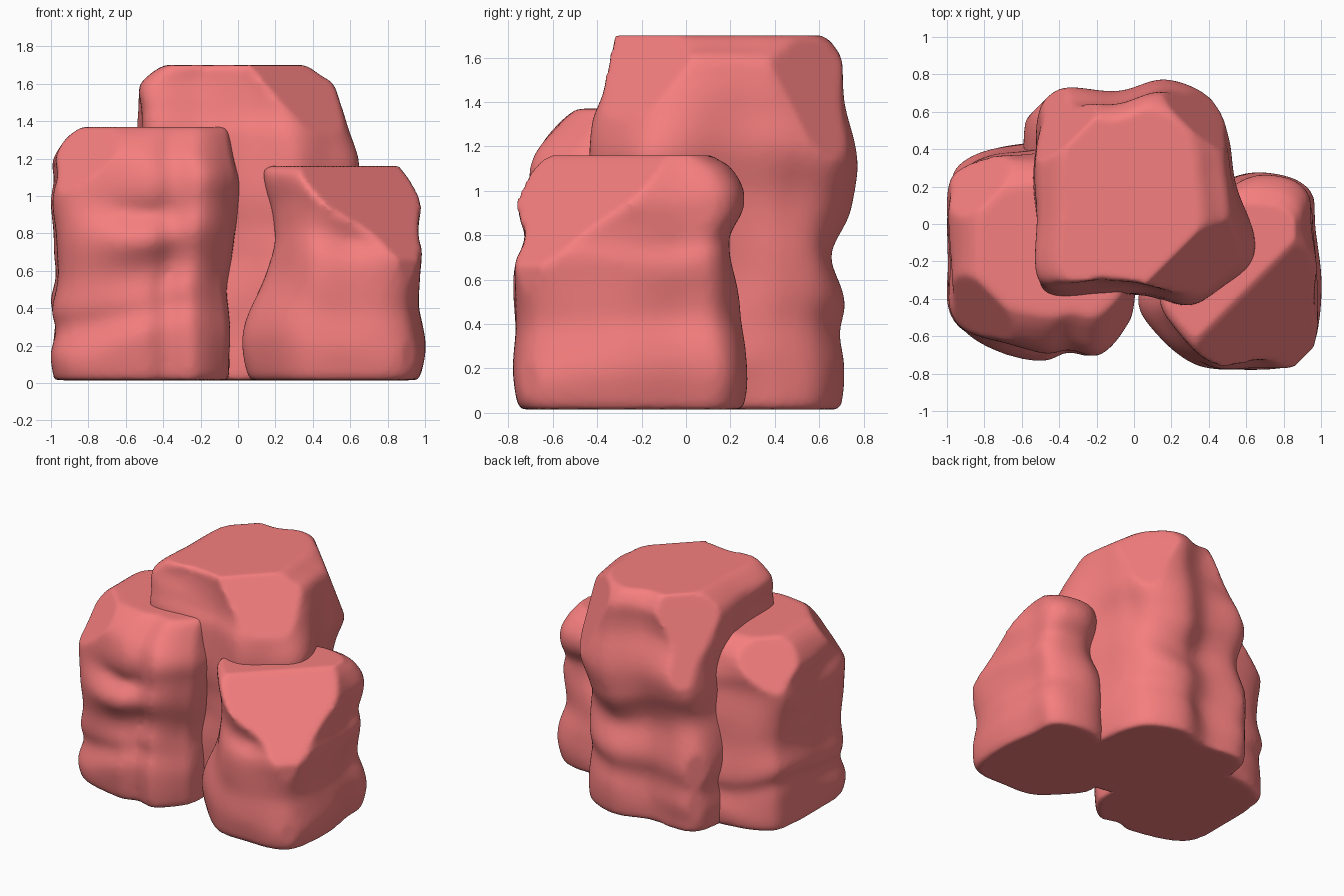
import bpy, bmesh, math
from mathutils import Vector, noise

if "Cube" in bpy.data.objects:
    bpy.data.objects.remove(bpy.data.objects["Cube"])

mat = bpy.data.materials.new("rock_red")
mat.diffuse_color = (0.92, 0.21, 0.21, 1)
mat.use_nodes = True
mat.node_tree.nodes["Principled BSDF"].inputs["Base Color"].default_value = mat.diffuse_color


def spline(p0, p1, p2, p3, t):
    return 0.5 * (2 * p1 + (p2 - p0) * t + (2 * p0 - 5 * p1 + 4 * p2 - p3) * t * t
                  + (3 * p1 - p0 - 3 * p2 + p3) * t ** 3)


def rock(name, outline, rows, cuts, bumps, seed, steps=6, sub=5):
    """Loft an outline through rows of (z, x min, x max, y min, y max), then slice
    off the parts where a*x + b*y + k*z > c for each cut (a, b, k, c)."""
    pts = [Vector(p) for p in outline]
    n = len(pts)
    ring = [spline(pts[i - 1], pts[i], pts[(i + 1) % n], pts[(i + 2) % n], k / steps)
            for i in range(n) for k in range(steps)]
    lo = Vector((min(p.x for p in ring), min(p.y for p in ring)))
    hi = Vector((max(p.x for p in ring), max(p.y for p in ring)))
    uv = [((p.x - lo.x) / (hi.x - lo.x), (p.y - lo.y) / (hi.y - lo.y)) for p in ring]
    r = [Vector(v) for v in rows]
    r = [r[0]] + r + [r[-1]]
    levels = [spline(r[i - 1], r[i], r[i + 1], r[i + 2], k / sub)
              for i in range(1, len(r) - 2) for k in range(sub)] + [r[-1]]
    top, bottom = rows[-1][0], rows[0][0]
    bm = bmesh.new()
    rings = []
    for z, x0, x1, y0, y1 in levels:
        c = Vector(((x0 + x1) / 2, (y0 + y1) / 2, z))
        fade = max(0, min(1, (top - z) / 0.2, (z - bottom) / 0.2))
        vs = []
        for u, v in uv:
            p = Vector((x0 + u * (x1 - x0), y0 + v * (y1 - y0), z))
            d = 0.04 * noise.noise(Vector((p.x * 2.2, p.y * 2.2, z * 3 + seed))) * fade
            for bx, by, bz, rad, rz, h in bumps:
                e = ((p.x - bx) ** 2 + (p.y - by) ** 2) / rad ** 2 + ((z - bz) / rz) ** 2
                d += h * math.exp(-e)
            wob = 0.12 * noise.noise(Vector((p.x * 1.7, p.y * 1.7, z + seed * 2))) * fade
            p += (p - c).normalized() * d
            p.z += wob
            vs.append(bm.verts.new(p))
        rings.append(vs)
    m = len(uv)
    for a, b in zip(rings, rings[1:]):
        for i in range(m):
            j = (i + 1) % m
            bm.faces.new((a[i], a[j], b[j], b[i]))
    bm.faces.new(rings[0][::-1])
    bm.faces.new(rings[-1])
    for a, b, k, c in cuts:
        no = Vector((a, b, k))
        bmesh.ops.bisect_plane(bm, geom=bm.verts[:] + bm.edges[:] + bm.faces[:], dist=1e-5,
                               plane_co=no * c / no.length_squared, plane_no=no,
                               clear_outer=True)
        bmesh.ops.holes_fill(bm, edges=[e for e in bm.edges if e.is_boundary], sides=0)
    bmesh.ops.triangulate(bm, faces=[f for f in bm.faces if len(f.verts) > 4])
    bmesh.ops.recalc_face_normals(bm, faces=bm.faces)
    me = bpy.data.meshes.new(name)
    bm.to_mesh(me)
    bm.free()
    ob = bpy.data.objects.new(name, me)
    bpy.context.collection.objects.link(ob)
    me.materials.append(mat)
    # even surface with worn edges
    rm = ob.modifiers.new("remesh", 'REMESH')
    rm.mode = 'VOXEL'
    rm.voxel_size = 0.02
    rm.use_smooth_shade = True
    sm = ob.modifiers.new("wear", 'SMOOTH')
    sm.factor = 0.5
    sm.iterations = 6


# left rock, medium height
rock("left_rock",
     [(-.97, -.47), (-.82, -.61), (-.5, -.69), (-.35, -.66), (-.2, -.69), (-.06, -.56), (0, -.4),
      (-.02, .1), (-.25, .42), (-.65, .43), (-.9, .35), (-.98, .2), (-.99, -.2)],
     [(.015, -.98, -.05, -.66, .41), (.05, -.99, -.04, -.68, .43), (.2, -1, -.04, -.7, .45),
      (.33, -.97, -.05, -.67, .42), (.43, -.99, -.05, -.68, .43), (.58, -.97, -.03, -.67, .42),
      (.78, -.98, -.02, -.69, .40), (.95, -1, 0, -.68, .38), (1.08, -.97, 0, -.68, .4),
      (1.2, -.98, -.02, -.64, .36), (1.3, -.93, -.03, -.57, .3), (1.35, -.87, -.04, -.52, .25),
      (1.37, -.83, -.06, -.49, .22)],
     [(-1, -1, 1, 2.5), (-1, 1, 1, 2.27)],
     [(-.5, -.7, .74, .25, .09, .04), (-.52, -.7, .9, .22, .06, -.04)], 3)

# right rock, lowest
rock("right_rock",
     [(.04, -.4), (.15, -.58), (.35, -.75), (.6, -.77), (.85, -.76), (.97, -.64), (1, -.3),
      (.96, 0), (.94, .18), (.8, .27), (.55, .27), (.3, .1), (.12, -.15)],
     [(.015, .07, .96, -.74, .25), (.05, .05, .98, -.76, .26), (.15, .03, 1, -.77, .27),
      (.28, .03, .99, -.77, .26), (.4, .06, .97, -.76, .24), (.55, .12, .98, -.77, .24),
      (.7, .18, .99, -.77, .21), (.79, .19, .97, -.75, .21), (.9, .18, .98, -.76, .26),
      (1, .16, .98, -.77, .26), (1.1, .14, .94, -.74, .2), (1.14, .14, .91, -.7, .14),
      (1.16, .16, .9, -.67, .12)],
     [(1, -1, 1.35, 2.52), (1, -1, 0, 1.62), (1, 1, .15, 1.3)],
     [(.6, -.78, .8, .2, .1, -.04), (.95, -.3, .9, .2, .1, -.02)], 11)

# tall rock at the back
rock("tall_rock",
     [(-.52, -.35), (-.2, -.36), (.05, -.38), (.3, -.43), (.5, -.23), (.56, 0), (.53, .3), (.5, .5),
      (.4, .68), (.15, .78), (-.1, .71), (-.4, .73), (-.52, .58), (-.53, .1)],
     [(.015, -.57, .5, -.39, .69), (.05, -.59, .52, -.4, .7), (.2, -.6, .53, -.41, .71),
      (.35, -.58, .51, -.4, .69), (.5, -.6, .52, -.4, .71), (.7, -.58, .52, -.4, .69),
      (.85, -.55, .52, -.4, .71), (1.0, -.54, .53, -.42, .75), (1.17, -.53, .57, -.43, .77),
      (1.35, -.53, .56, -.43, .7), (1.45, -.52, .54, -.4, .69), (1.57, -.52, .51, -.37, .7),
      (1.64, -.47, .44, -.36, .67), (1.69, -.41, .38, -.36, .63), (1.7, -.39, .35, -.35, .61)],
     [(1, -1, 1.05, 2.165), (-1, 1, .6, 1.8), (1, 1, .5, 1.65), (-1, 1, 0, 1.14)],
     [(.1, .75, .75, .25, .14, -.05), (.5, .55, 1.0, .2, .2, -.03), (-.5, .65, .8, .2, .12, -.03),
      (.57, -.1, 1.12, .2, .2, .12)], 23)
